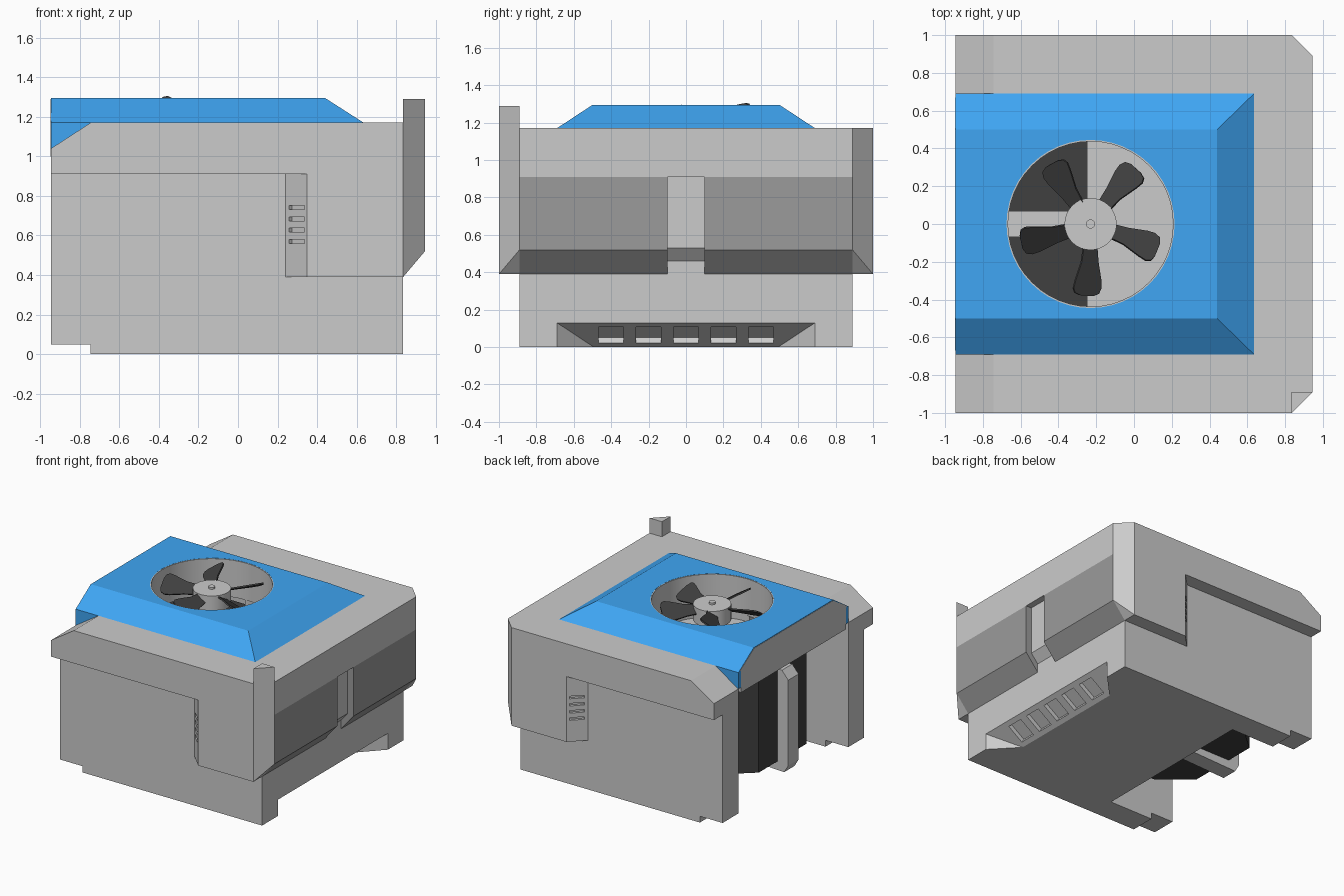
import bpy, bmesh
from math import radians, cos, sin, tau
from mathutils import Matrix, Vector

if "Cube" in bpy.data.objects:
    bpy.data.objects.remove(bpy.data.objects["Cube"])

FAN = Vector((-0.23, 0, 0))


def material(name, rgb):
    m = bpy.data.materials.new(name)
    m.diffuse_color = (*rgb, 1)
    m.use_nodes = True
    m.node_tree.nodes["Principled BSDF"].inputs["Base Color"].default_value = m.diffuse_color
    return m


BLUE = material("blue_paint", (0.05, 0.38, 0.9))
DARK = material("dark_panel", (0.33, 0.33, 0.33))
BLACK = material("black_plastic", (0.05, 0.05, 0.05))


def finish(name, bm, mat=None):
    bmesh.ops.recalc_face_normals(bm, faces=bm.faces)
    me = bpy.data.meshes.new(name)
    bm.to_mesh(me)
    bm.free()
    ob = bpy.data.objects.new(name, me)
    bpy.context.collection.objects.link(ob)
    if mat:
        me.materials.append(mat)
    return ob


def add_prism(bm, pts, lo, hi, axis, mtx=Matrix()):
    """Extrude a 2D outline from lo to hi along x, y or z."""
    place = {"x": lambda a, b, t: (t, a, b),
             "y": lambda a, b, t: (a, t, b),
             "z": lambda a, b, t: (a, b, t)}[axis]
    low = [bm.verts.new(mtx @ Vector(place(a, b, lo))) for a, b in pts]
    top = [bm.verts.new(mtx @ Vector(place(a, b, hi))) for a, b in pts]
    bm.faces.new(low)
    bm.faces.new(top)
    n = len(pts)
    for i in range(n):
        j = (i + 1) % n
        bm.faces.new((low[i], low[j], top[j], top[i]))


def prism(name, pts, spans, axis, mat=None):
    bm = bmesh.new()
    for lo, hi in spans:
        add_prism(bm, pts, lo, hi, axis)
    return finish(name, bm, mat)


def rect(a0, a1, b0, b1):
    return [(a0, b0), (a1, b0), (a1, b1), (a0, b1)]


def circle(r, n=48):
    return [(FAN.x + r * cos(tau * i / n), r * sin(tau * i / n)) for i in range(n)]


def hull(name, pts, mat=None):
    bm = bmesh.new()
    for p in pts:
        bm.verts.new(p)
    bmesh.ops.convex_hull(bm, input=bm.verts[:])
    bmesh.ops.dissolve_limit(bm, angle_limit=0.01, verts=bm.verts[:], edges=bm.edges[:])
    return finish(name, bm, mat)


def cut(ob, *cutters):
    for c in cutters:
        c.hide_render = True
        m = ob.modifiers.new("cut", "BOOLEAN")
        m.operation, m.solver, m.object = "DIFFERENCE", "EXACT", c
        bpy.context.view_layer.objects.active = ob
        bpy.ops.object.modifier_apply(modifier=m.name)


def smooth(ob):
    bpy.ops.object.select_all(action="DESELECT")
    ob.select_set(True)
    bpy.context.view_layer.objects.active = ob
    bpy.ops.object.shade_smooth_by_angle(angle=radians(30))


# Lower housing and wide upper rim
body = prism("lower_housing", [(-.945, .05), (-.745, .05), (-.745, 0), (.835, 0),
                               (.835, .91), (-.945, .91)], [(-.89, .89)], "y")
rim = prism("upper_rim", [(-.945, .91), (.945, .91), (.945, 1.17), (-.745, 1.17),
                          (-.945, 1.04)], [(-1, 1)], "y")

# Cutters: open rear bay, fan well, rim corners
bay_low = prism("bay_cutter", rect(-1.2, -.36, -.69, .69), [(-.2, 1.4)], "z")
bay_high = prism("bay_upper_cutter", rect(-1.1, -.25, -.685, .685), [(.2, 1.3)], "z")
well = prism("well_cutter", circle(.445), [(.95, 1.5)], "z")
corners = [prism("corner_cutter", [(.815, s * 1.02), (.965, s * .87), (1.1, s * 1.1)],
                 [(.8, 1.3)], "z") for s in (-1, 1)]

# Sloping undercut with five vent pockets
undercut = hull("undercut_cutter",
                [(x, s * y, z) for s in (-1, 1) for x, y, z in
                 ((.835, .69, .13), (.835, .69, -.002), (.645, .49, -.002),
                  (.9, .69, .13), (.9, .69, -.002))])
bm = bmesh.new()
for i in range(5):
    mtx = Matrix.Translation((.74, -.4 + .2 * i, .065)) @ Matrix.Rotation(radians(-34.4), 4, "Y")
    add_prism(bm, rect(-.075, .075, -.067, .067), -.05, .035, "z", mtx)
pockets = finish("pocket_cutter", bm)
cut(body, bay_low, bay_high, undercut, pockets)
cut(rim, bay_low, bay_high, well, *corners)

# Side cheeks with slotted bevels, plus chamfered corner posts
bm = bmesh.new()
for s in (-1, 1):
    for k in range(4):
        mtx = Matrix.Translation((.297, s * .947, .57 + .057 * k)) @ \
            Matrix.Rotation(radians(s * 45), 4, "Z")
        add_prism(bm, rect(-.055, .055, -.02, .02), -.01, .01, "z", mtx)
slots = finish("slot_cutter", bm)
for s, side in ((-1, "front"), (1, "back")):
    cheek = prism(side + "_cheek", [(.24, s * .89), (.35, s), (.835, s), (.835, s * .89)],
                  [(.39, .91)], "z")
    cut(cheek, slots)
    tri = [(.835, s * .89), (.945, s * .89), (.835, s)]
    bm = bmesh.new()
    add_prism(bm, tri, .39, .91, "z")
    bmesh.ops.bisect_plane(bm, geom=bm.verts[:] + bm.edges[:] + bm.faces[:],
                           plane_co=(.835, 0, .39), plane_no=(.13, 0, -.11), clear_outer=True)
    bmesh.ops.holes_fill(bm, edges=bm.edges[:])
    finish(side + "_corner_post", bm)
    if s < 0:
        prism("corner_stub", tri, [(1.17, 1.29)], "z")

# Dark panels with a recessed divider
prism("dark_panels", [(.835, .39), (.945, .52), (.945, .91), (.835, .91)],
      [(-.89, -.1), (.1, .89)], "y", DARK)
prism("panel_divider", [(.835, .46), (.895, .53), (.895, .91), (.835, .91)], [(-.1, .1)], "y")

# Blue hood, rear skirts and grey rear end
hood = hull("blue_hood", [(x, s * y, z) for s in (-1, 1) for x, y, z in
                          ((-.945, .69, 1.17), (.635, .69, 1.17),
                           (-.945, .5, 1.295), (.44, .5, 1.295))], BLUE)
cut(hood, well)
prism("hood_skirts", [(-.945, 1.04), (-.745, 1.17), (-.945, 1.17)],
      [(-.692, -.66), (.66, .692)], "y", BLUE)
prism("rear_end", [(-.66, 1.0), (.66, 1.0), (.66, 1.17), (.67, 1.18), (.495, 1.29),
                   (-.495, 1.29), (-.67, 1.18), (-.66, 1.17)], [(-.947, -.9)], "x")

# Fan duct
bm = bmesh.new()
rings = [[bm.verts.new((x, y, z)) for x, y in circle(r)]
         for r, z in ((.437, 1.0), (.437, 1.294), (.447, 1.294), (.447, 1.0))]
for a in range(4):
    for i in range(48):
        j, b = (i + 1) % 48, (a + 1) % 4
        bm.faces.new((rings[a][i], rings[a][j], rings[b][j], rings[b][i]))
smooth(finish("fan_duct", bm))

# Fan hub and shaft cap
for name, r, lo, hi in (("fan_hub", .138, 1.14, 1.265), ("fan_shaft", .024, 1.0, 1.28)):
    smooth(prism(name, circle(r, 32), [(lo, hi)], "z"))

# Five pitched blades, very slightly tilted
blade = [(.12, -.04), (.2, -.05), (.3, -.085), (.34, -.095), (.365, -.085), (.378, -.05),
         (.382, .03), (.37, .065), (.34, .08), (.3, .078), (.2, .055), (.12, .045)]
bm = bmesh.new()
tilt = Matrix.Rotation(radians(2.5), 4, Vector((-sin(radians(115)), cos(radians(115)), 0)) * -1)
for i in range(5):
    mtx = Matrix.Translation((FAN.x, 0, 1.235)) @ tilt @ \
        Matrix.Rotation(radians(52 + 72 * i), 4, "Z") @ Matrix.Rotation(radians(-32), 4, "X")
    add_prism(bm, blade, -.006, .006, "z", mtx)
finish("fan_blades", bm, BLACK)

# Black rear blocks on both sides of a grey spine
for s, side in ((-1, "front"), (1, "back")):
    prism(side + "_black_block", [(-.25, s * .06), (-.25, s * .5), (-.62, s * .5), (-.85, s * .3),
                                  (-.85, s * .06)], [(.2, .93)], "z", BLACK)
prism("rear_spine", [(-.36, .15), (-.91, .13), (-.945, .19), (-.945, .87), (-.89, .935),
                     (-.25, .935), (-.25, .25), (-.36, .25)], [(-.065, .065)], "y")

# Remove cutters
for ob in [o for o in bpy.data.objects if o.name.split(".")[0].endswith("cutter")]:
    bpy.data.objects.remove(ob)
